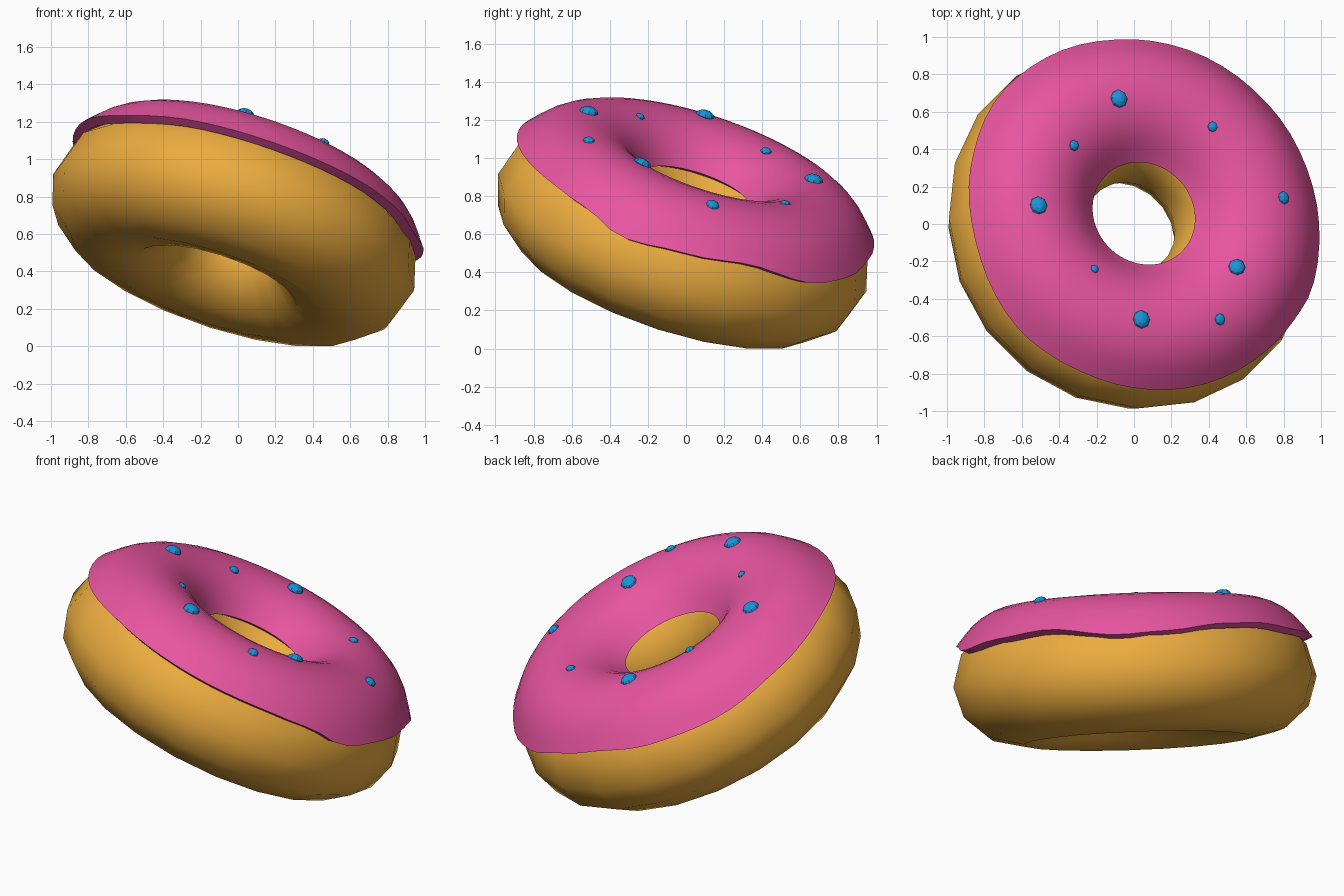
import bpy, bmesh, math
from mathutils import Vector
from mathutils.bvhtree import BVHTree

if "Cube" in bpy.data.objects:
    bpy.data.objects.remove(bpy.data.objects["Cube"])

R = 0.635                                  # ring radius
AXIS = Vector((0.304, 0.304, 0.9026)).normalized()
TILT = Vector((0, 0, 1)).rotation_difference(AXIS)


def material(name, col):
    m = bpy.data.materials.new(name)
    m.diffuse_color = (*col, 1)
    m.use_nodes = True
    m.node_tree.nodes["Principled BSDF"].inputs["Base Color"].default_value = m.diffuse_color
    return m


def add_object(name, bm, mat, sharp=None):
    bmesh.ops.recalc_face_normals(bm, faces=bm.faces)
    me = bpy.data.meshes.new(name)
    for f in bm.faces:
        f.smooth = sharp is not None
    bm.to_mesh(me)
    bm.free()
    if sharp is not None:
        me.set_sharp_from_angle(angle=math.radians(sharp))
    me.materials.append(mat)
    ob = bpy.data.objects.new(name, me)
    bpy.context.collection.objects.link(ob)
    return ob


def ring_loft(name, segments, profile, mat, sharp):
    """Sweep a closed (radius, height) profile round the tilted axis."""
    bm = bmesh.new()
    rings = []
    for i in range(segments):
        az = 2 * math.pi * i / segments
        rings.append([bm.verts.new(TILT @ Vector((r * math.cos(az), r * math.sin(az), h)))
                      for r, h in profile(az)])
    n = len(rings[0])
    for i in range(segments):
        a, b = rings[i], rings[(i + 1) % segments]
        for j in range(n):
            k = (j + 1) % n
            bm.faces.new((a[j], b[j], b[k], a[k]))
    return add_object(name, bm, mat, sharp)


# Dough: coarse, slightly squashed ring
def dough_profile(az):
    ts = (2 * math.pi * j / 12 for j in range(12))
    return [(R + 0.38 * math.cos(t), (0.365 if t < math.pi else 0.33) * math.sin(t))
            for t in ts]


# Icing: wavy outer edge height by azimuth in degrees
EDGE = [(-170, .25), (-135, .22), (-110, .235), (-83, .235), (-51, .24),
        (-35, .23), (-20, .18), (0, .215), (20, .24), (45, .185),
        (60, .20), (80, .24), (95, .25), (115, .225), (140, .215), (165, .24), (190, .25)]


def edge_height(az):
    d = math.degrees(az)
    if d >= 190:
        d -= 360
    for (a0, h0), (a1, h1) in zip(EDGE, EDGE[1:]):
        if a0 <= d <= a1:
            f = (d - a0) / (a1 - a0)
            f = f * f * (3 - 2 * f)
            return h0 + (h1 - h0) * f
    return .25


def icing_profile(az):
    start = math.asin(edge_height(az) / 0.445)
    end = math.pi - math.asin(0.25 / 0.445)
    ts = [start + (end - start) * j / 12 for j in range(13)]
    top = [(R + 0.402 * math.cos(t), 0.445 * math.sin(t)) for t in ts]
    top[0] = (top[0][0] + 0.01, top[0][1])           # small rolled lips
    top[-1] = (top[-1][0] - 0.015, top[-1][1])
    under = [(R + 0.355 * math.cos(t), 0.40 * math.sin(t)) for t in reversed(ts)]
    return top + under


dough = ring_loft("dough", 20, dough_profile, material("dough", (.83, .41, .05)), 60)
icing = ring_loft("icing", 60, icing_profile, material("icing", (.80, .09, .35)), 50)

# Centre the model and stand it on the ground
pts = [v.co for o in (dough, icing) for v in o.data.vertices]
lo = [min(p[k] for p in pts) for k in range(3)]
hi = [max(p[k] for p in pts) for k in range(3)]
shift = Vector((-(lo[0] + hi[0]) / 2, -(lo[1] + hi[1]) / 2, -lo[2]))
for o in (dough, icing):
    for v in o.data.vertices:
        v.co += shift

# Sprinkles: flattened low-poly beads half sunk in the icing
blue = material("sprinkle", (.01, .30, .70))
tree = BVHTree.FromPolygons([v.co for v in icing.data.vertices],
                            [p.vertices for p in icing.data.polygons])
SPOTS = [(-.08, .67, .05), (.42, .52, .028), (-.32, .42, .030), (-.51, .10, .05),
         (.80, .14, .036), (.55, -.23, .048), (.46, -.51, .032), (.04, -.51, .05),
         (-.21, -.24, .024)]
for i, (x, y, s) in enumerate(SPOTS):
    hit, nor, _, _ = tree.ray_cast(Vector((x, y, 3)), Vector((0, 0, -1)))
    if hit is None:
        continue
    if nor.z < 0:
        nor = -nor
    q = Vector((0, 0, 1)).rotation_difference(nor)
    bm = bmesh.new()
    bmesh.ops.create_uvsphere(bm, u_segments=8, v_segments=6, radius=s)
    for v in bm.verts:
        v.co = hit + q @ Vector((v.co.x * .95, v.co.y, v.co.z * .6))
    add_object(f"sprinkle_{i + 1}", bm, blue)
